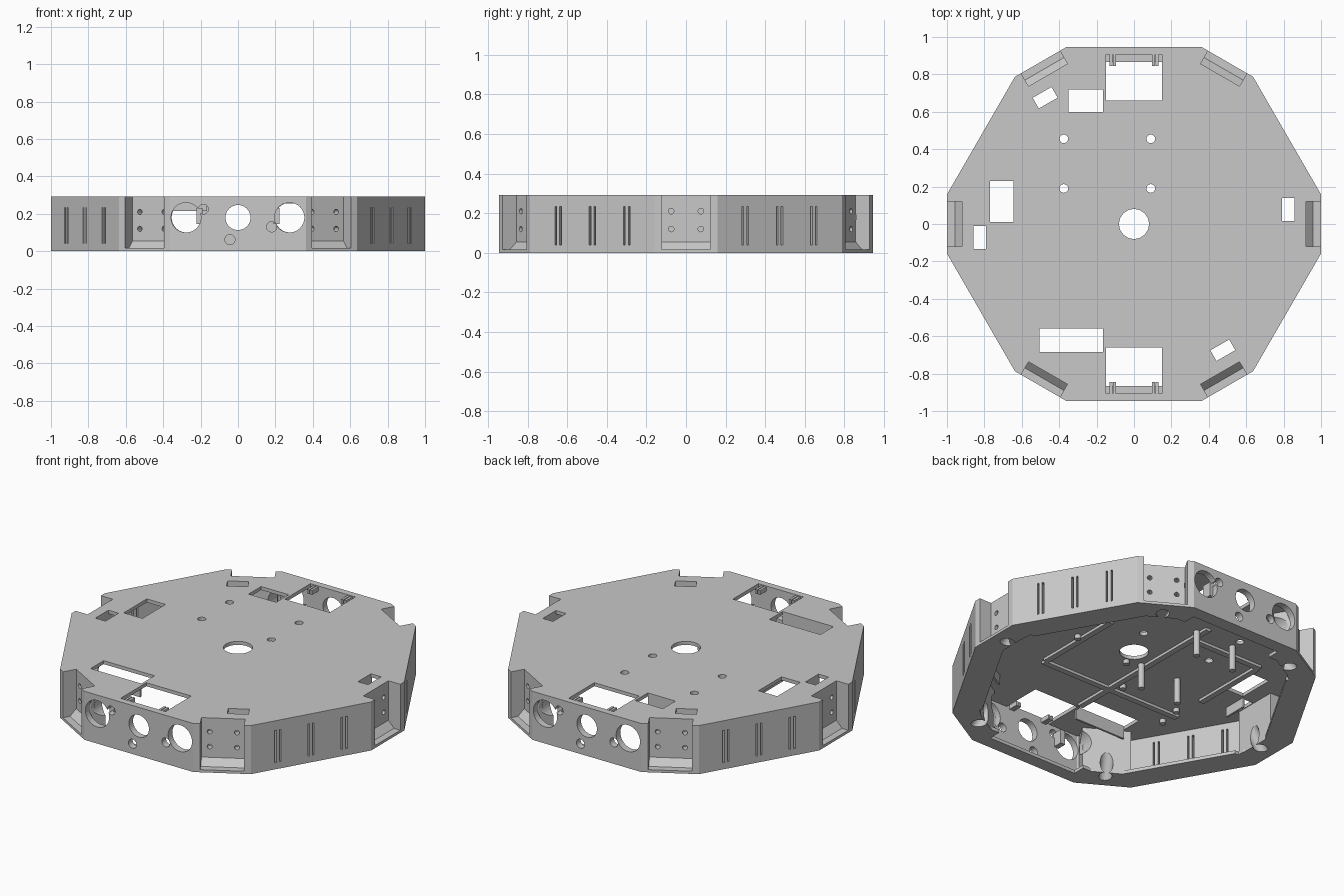
import bpy, bmesh, math
from mathutils import Matrix, Vector

if "Cube" in bpy.data.objects:
    bpy.data.objects.remove(bpy.data.objects["Cube"])

H = 0.293
SHADE = (0.58, 0.58, 0.58, 1)
grey = bpy.data.materials.new("plain grey")
grey.use_nodes = True
grey.diffuse_color = SHADE
grey.node_tree.nodes["Principled BSDF"].inputs["Base Color"].default_value = SHADE


def turn(deg):
    return Matrix.Rotation(math.radians(deg), 4, 'Z')


def prism(bm, pts, offset, m=Matrix()):
    """Extrude a closed loop of 3D points along offset."""
    face = bm.faces.new([bm.verts.new(m @ Vector(p)) for p in pts])
    new = bmesh.ops.extrude_face_region(bm, geom=[face])["geom"]
    verts = [v for v in new if isinstance(v, bmesh.types.BMVert)]
    bmesh.ops.translate(bm, verts=verts, vec=m.to_3x3() @ Vector(offset))


def box(bm, x0, x1, y0, y1, z0, z1, m=Matrix()):
    prism(bm, [(x0, y0, z0), (x1, y0, z0), (x1, y1, z0), (x0, y1, z0)], (0, 0, z1 - z0), m)


def rod(bm, a, b, r, m=Matrix(), sides=32):
    a, b = m @ Vector(a), m @ Vector(b)
    rot = (b - a).to_track_quat('Z', 'Y').to_matrix().to_4x4()
    bmesh.ops.create_cone(bm, cap_ends=True, segments=sides, radius1=r, radius2=r,
                          depth=(b - a).length, matrix=Matrix.Translation((a + b) / 2) @ rot)


def outline(long_side, short_side, z):
    """Twelve-sided loop from the distances of its long and short sides."""
    c, s = math.cos(math.pi / 6), 0.5
    t = (long_side - short_side * c) / s
    return [turn(60 * k) @ Vector((short_side, e * t, z)) for k in range(6) for e in (-1, 1)]


def make(name, bm):
    bmesh.ops.recalc_face_normals(bm, faces=bm.faces)
    me = bpy.data.meshes.new(name)
    bm.to_mesh(me)
    bm.free()
    me.materials.append(grey)
    ob = bpy.data.objects.new(name, me)
    bpy.context.collection.objects.link(ob)
    return ob


def combine(target, bm, op='DIFFERENCE'):
    tool = make("cutter", bm)
    tool.hide_render = True
    mod = target.modifiers.new("cut", 'BOOLEAN')
    mod.operation, mod.solver, mod.object = op, 'EXACT', tool
    bpy.context.view_layer.objects.active = target
    bpy.ops.object.modifier_apply(modifier=mod.name)
    bpy.data.objects.remove(tool)


# Outer shell, hollowed, with an open bottom inside a flange
bm = bmesh.new()
prism(bm, outline(0.945, 1.0, 0), (0, 0, H))
shell = make("chassis_shell", bm)
bm = bmesh.new()
prism(bm, outline(0.905, 0.96, 0.02), (0, 0, 0.252))
combine(shell, bm)
bm = bmesh.new()
prism(bm, outline(0.79, 0.862, -0.1), (0, 0, 0.15))
combine(shell, bm)
bm = bmesh.new()
for a in (0, 180):
    box(bm, -0.3, 0.3, 0.6, 0.865, -0.1, 0.05, turn(a))
combine(shell, bm)

# Solid corner blocks
bm = bmesh.new()
for k in range(6):
    box(bm, 0.862, 0.985, -0.135, 0.135, 0.001, 0.285, turn(60 * k))
combine(shell, bm, 'UNION')

# Corner pockets: upright wall, sloped foot and flat ledge, open at the top
bm = bmesh.new()
pocket = [(0.92, 0.33), (0.92, 0.055), (0.958, 0.016), (1.1, 0.016), (1.1, 0.33)]
for k in range(6):
    prism(bm, [(x, -0.12, z) for x, z in pocket], (0, 0.24, 0), turn(60 * k))
combine(shell, bm)

# Blind screw holes and cable holes of the corner blocks
bm = bmesh.new()
for k in range(6):
    m = turn(60 * k)
    for y in (-0.075, 0.075):
        for z in (0.12, 0.21):
            rod(bm, (0.88, y, z), (0.96, y, z), 0.014, m, 16)
    rod(bm, (0.93, 0, -0.04), (0.81, 0, 0.14), 0.036, m)
combine(shell, bm)

# Paired vent slots in the four plain sides
bm = bmesh.new()
for a in (30, 150, 210, 330):
    for t in (-0.2, 0, 0.2):
        for d in (-0.014, 0.014):
            box(bm, 0.88, 0.97, t + d - 0.005, t + d + 0.005, 0.04, 0.235, turn(a))
combine(shell, bm)

# Large and small round holes in front and back walls
for holes in ([(-0.278, 0.18, 0.08), (0, 0.18, 0.067), (0.275, 0.18, 0.08)],
              [(-0.185, 0.225, 0.026), (0.18, 0.13, 0.027), (-0.043, 0.062, 0.027)]):
    bm = bmesh.new()
    for a in (0, 180):
        for x, z, r in holes:
            rod(bm, (x, -0.66, z), (x, -1, z), r, turn(a))
    combine(shell, bm)

# Openings in the top plate; the two side ones also notch the flange
bm = bmesh.new()
for x0, x1, y0, y1, z in [(-0.15, 0.15, 0.66, 0.905, 0.2), (-0.15, 0.15, -0.905, -0.66, 0.2),
                          (-0.35, -0.165, 0.6, 0.72, 0.2), (-0.77, -0.645, 0.01, 0.23, 0.2),
                          (-0.505, -0.165, -0.685, -0.56, 0.2),
                          (-0.858, -0.79, -0.135, -0.01, -0.1), (0.79, 0.858, 0.015, 0.14, -0.1)]:
    box(bm, x0, x1, y0, y1, z, 0.4)
tilted = [turn(a) @ Matrix.Translation((0.475, -0.675, 0)) @ turn(30) for a in (0, 180)]
for m in tilted:
    box(bm, -0.058, 0.058, -0.033, 0.033, -0.1, 0.4, m)
rod(bm, (0, 0, 0.2), (0, 0, 0.4), 0.08)
for x in (-0.375, 0.09):
    for y in (0.19, 0.455):
        rod(bm, (x, y, 0.2), (x, y, 0.4), 0.023)
combine(shell, bm)

# Short curtains along the inner edges of the cable openings
bm = bmesh.new()
box(bm, 0.778, 0.79, 0.0, 0.15, 0.215, 0.28)
box(bm, -0.79, -0.778, -0.145, 0.0, 0.215, 0.28)
box(bm, -0.505, -0.165, -0.697, -0.685, 0.215, 0.28)
box(bm, -0.35, -0.165, 0.588, 0.6, 0.215, 0.28)
for m in tilted:
    box(bm, -0.065, 0.065, 0.033, 0.045, 0.215, 0.28, m)
make("opening_curtains", bm)

# Clips beside the two bay openings, and a stop plate next to each
for name, a in (("back_clips", 0), ("front_clips", 180)):
    bm = bmesh.new()
    for x in (-0.123, -0.104, 0.104, 0.123):
        box(bm, x - 0.007, x + 0.007, 0.845, 0.91, 0.262, 0.288, turn(a))
    box(bm, -0.222, -0.19, -0.91, -0.85, 0.145, 0.23, turn(a))
    make(name, bm)

# Ribs under the top plate
bm = bmesh.new()
for x0, x1, y0, y1 in [(-0.163, -0.128, -0.63, 0.46), (-0.63, -0.163, -0.405, -0.37),
                       (-0.128, 0.32, -0.405, -0.37), (-0.63, -0.163, 0.3, 0.335),
                       (-0.64, -0.605, -0.17, 0.3), (0.3, 0.335, -0.37, 0.18)]:
    box(bm, x0, x1, y0, y1, 0.256, 0.28)
make("plate_ribs", bm)

# Long posts and short pegs for boards
bm = bmesh.new()
for x in (-0.375, -0.12):
    for y in (-0.08, 0.39):
        rod(bm, (x, y, 0.28), (x, y, 0.12), 0.018, sides=20)
make("board_posts", bm)
bm = bmesh.new()
for x, y in [(-0.03, -0.1), (0.35, -0.06), (-0.19, -0.32), (-0.6, -0.47), (-0.58, -0.33),
             (-0.56, 0.55), (-0.28, 0.56), (0, 0.555)]:
    rod(bm, (x, y, 0.28), (x, y, 0.248), 0.018, sides=20)
make("board_pegs", bm)
